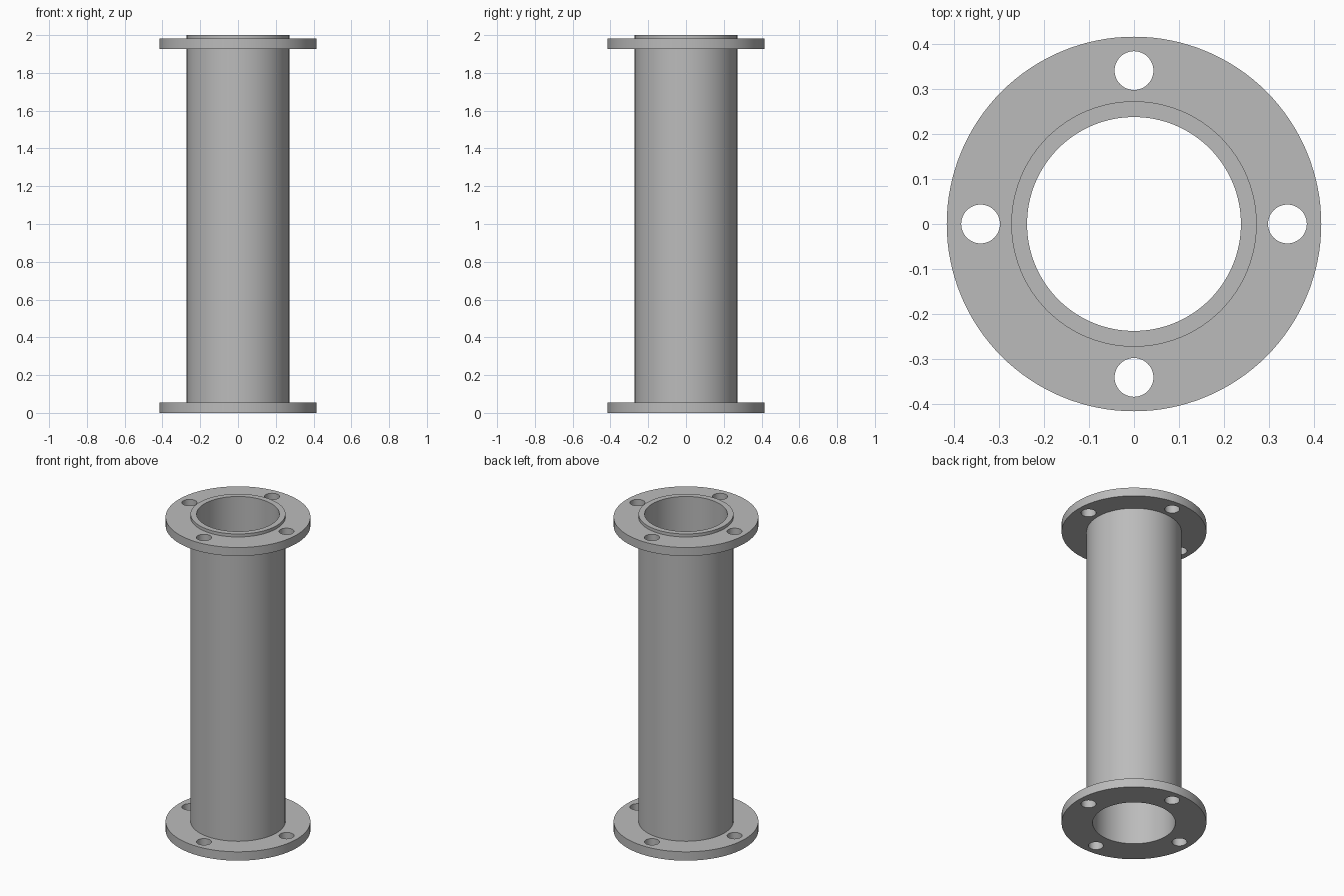
import bpy
import bmesh
from math import tau
from mathutils import Matrix, Vector

cube = bpy.data.objects.get("Cube")
if cube:
    bpy.data.objects.remove(cube, do_unlink=True)

SEGMENTS = 128
BORE, PIPE, FLANGE = 0.237, 0.272, 0.415
BOTTOM_TOP = 0.056          # upper face of the bottom flange
TOP_LOW, TOP_HIGH = 1.927, 1.981
BOLT_CIRCLE, BOLT_RADIUS = 0.34, 0.043

steel = bpy.data.materials.new("grey_steel")
steel.use_nodes = True
colour = (0.5, 0.5, 0.5, 1)
steel.diffuse_color = colour
steel.node_tree.nodes["Principled BSDF"].inputs["Base Color"].default_value = colour


def add_object(name, bm):
    bmesh.ops.recalc_face_normals(bm, faces=bm.faces)
    mesh = bpy.data.meshes.new(name)
    bm.to_mesh(mesh)
    bm.free()
    mesh.materials.append(steel)
    obj = bpy.data.objects.new(name, mesh)
    bpy.context.collection.objects.link(obj)
    return obj


# Pipe with both flanges, turned from one closed profile
profile = [(BORE, 0), (FLANGE, 0), (FLANGE, BOTTOM_TOP), (PIPE, BOTTOM_TOP),
           (PIPE, TOP_LOW), (FLANGE, TOP_LOW), (FLANGE, TOP_HIGH),
           (PIPE, TOP_HIGH), (PIPE, 2), (BORE, 2)]
bm = bmesh.new()
verts = [bm.verts.new((r, 0, z)) for r, z in profile]
edges = [bm.edges.new((a, b)) for a, b in zip(verts, verts[1:] + verts[:1])]
bmesh.ops.spin(bm, geom=verts + edges, cent=(0, 0, 0), axis=(0, 0, 1),
               angle=tau, steps=SEGMENTS, use_merge=True)
bmesh.ops.remove_doubles(bm, verts=bm.verts, dist=0.0001)
pipe = add_object("flanged_pipe", bm)

# Four bolt holes, drilled through both flanges
bm = bmesh.new()
for i in range(4):
    spot = Matrix.Rotation(tau * i / 4, 4, "Z") @ Vector((BOLT_CIRCLE, 0, 1))
    bmesh.ops.create_cone(bm, cap_ends=True, segments=48, radius1=BOLT_RADIUS,
                          radius2=BOLT_RADIUS, depth=2.4,
                          matrix=Matrix.Translation(spot))
cutter = add_object("bolt_hole_cutter", bm)
cutter.hide_render = True

drill = pipe.modifiers.new("bolt_holes", "BOOLEAN")
drill.operation = "DIFFERENCE"
drill.solver = "EXACT"
drill.object = cutter

bpy.ops.object.select_all(action="DESELECT")
pipe.select_set(True)
bpy.context.view_layer.objects.active = pipe
bpy.ops.object.modifier_apply(modifier=drill.name)
bpy.data.objects.remove(cutter, do_unlink=True)
bpy.ops.object.shade_smooth_by_angle(angle=0.6)
